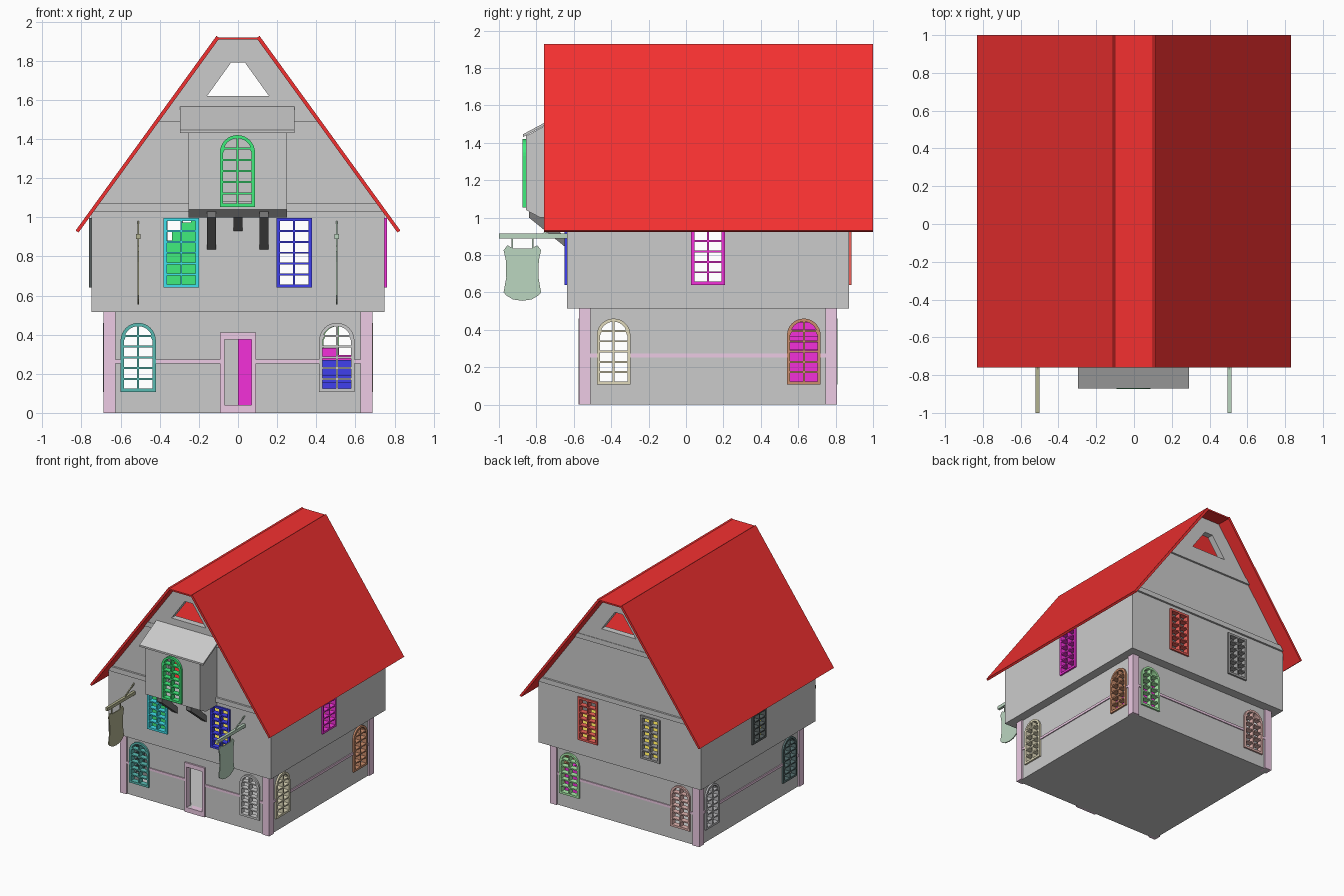
import bpy, bmesh
from math import sin, cos, pi, sqrt
from mathutils import Matrix, Vector

if "Cube" in bpy.data.objects:
    bpy.data.objects.remove(bpy.data.objects["Cube"])

# Wall frames: local u, height, outward normal.  front: u=x d=-y | right: u=y d=x | back: u=-x d=y | left: u=-y d=-x
AXES = {"front": ((1, 0, 0), (0, -1, 0)), "right": ((0, 1, 0), (1, 0, 0)),
        "back": ((-1, 0, 0), (0, 1, 0)), "left": ((0, -1, 0), (-1, 0, 0))}
RED, PINK, YELLOW = (.9, .03, .03), (.85, .6, .78), (.9, .75, .1)
MAGENTA, BLUE, GREEN = (.9, .03, .7), (.05, .05, .85), (.05, .85, .2)


def paint(ob, color):
    if color:
        m = bpy.data.materials.get(str(color)) or bpy.data.materials.new(str(color))
        m.diffuse_color = (*color, 1)
        m.use_nodes = True
        m.node_tree.nodes["Principled BSDF"].inputs["Base Color"].default_value = m.diffuse_color
        ob.data.materials.clear()
        ob.data.materials.append(m)


def plate(name, side, loops, d0, d1, color=None):
    """Flat outline (first loop) with holes (other loops), thickened from d0 to d1 along the side's normal."""
    cu = bpy.data.curves.new(name, 'CURVE')
    cu.dimensions, cu.fill_mode, cu.extrude = '2D', 'BOTH', (d1 - d0) / 2
    for pts in loops:
        sp = cu.splines.new('POLY')
        sp.points.add(len(pts) - 1)
        for p, (u, v) in zip(sp.points, pts):
            p.co = (u, v, 0, 1)
        sp.use_cyclic_u = True
    tmp = bpy.data.objects.new(name + "_curve", cu)
    bpy.context.collection.objects.link(tmp)
    me = bpy.data.meshes.new_from_object(tmp.evaluated_get(bpy.context.evaluated_depsgraph_get()))
    bpy.data.objects.remove(tmp)
    u, n = map(Vector, AXES[side])
    mat = Matrix((u, (0, 0, 1), n)).transposed().to_4x4()
    mat.translation = n * (d0 + d1) / 2
    me.transform(mat)
    bm = bmesh.new()
    bm.from_mesh(me)
    bmesh.ops.remove_doubles(bm, verts=bm.verts, dist=1e-5)
    bmesh.ops.recalc_face_normals(bm, faces=bm.faces)
    for f in bm.faces:
        f.smooth = False
    bm.to_mesh(me)
    bm.free()
    ob = bpy.data.objects.new(name, me)
    bpy.context.collection.objects.link(ob)
    paint(ob, color)
    return ob


def rect(u0, u1, v0, v1):
    return [(u0, v0), (u1, v0), (u1, v1), (u0, v1)]


def box(name, x0, x1, y0, y1, z0, z1, color=None):
    return plate(name, "front", [rect(x0, x1, z0, z1)], -y1, -y0, color)


def arch(c, r, z0, z1, n=16):
    s = z1 - r
    return [(c - r, z0), (c + r, z0)] + [(c + r * cos(pi * i / n), s + r * sin(pi * i / n)) for i in range(n + 1)]


def window(name, side, c, z0, z1, wall, color, arched):
    """Frame with 2 x 6 open panes, cut as holes; arched panes follow the arch."""
    hw, t, m, rows = .09, .017, .005, 6
    r, s = hw - t, z1 - hw
    step = (z1 - z0 - 2 * t + 2 * m) / rows
    top = (lambda x: s + sqrt(max(r * r - x * x, 0))) if arched else (lambda x: z1 - t)
    loops = [arch(c, hw, z0, z1) if arched else rect(c - hw, c + hw, z0, z1)]
    n = 8 if arched else 1
    for k in range(rows):
        lo = z0 + t + k * step
        hi = lo + step - 2 * m
        for sgn in (-1, 1):
            xs = [m + (r - m) * i / n for i in range(n + 1)]
            if hi <= s:
                xs = [m, r]
            pts = [(x, min(hi, top(x))) for x in xs if top(x) > lo + .004]
            if len(pts) > 1:
                loop = [(pts[-1][0], lo), (pts[0][0], lo)] + pts
                loops.append([(c + sgn * x, z) for x, z in loop])
    plate(name, side, loops, wall - .03, wall + .014, color)


# ---------- ground floor ----------
GX, Y0, Y1 = .675, -.56, .795          # wall faces
gwin = {"front": ((-.51, (.1, .5, .45)), (.505, (.7, .7, .7))),
        "back": ((-.51, (.4, .85, .4)), (.51, (.75, .45, .42))),
        "right": ((-.387, (.75, .7, .5)), (.63, (.6, .27, .15))),
        "left": ((-.63, (.5, .5, .52)), (.387, (.1, .17, .17)))}
spans = {"front": (-GX, GX, -Y0), "back": (-GX, GX, Y1), "right": (Y0, Y1, GX), "left": (-Y1, -Y0, GX)}
for side, (a, b, d) in spans.items():
    holes = [arch(c, .085, .112, .455) for c, _ in gwin[side]]
    gaps = [(c - .09, c + .09) for c, _ in gwin[side]]
    if side == "front":
        holes.append(rect(-.07, .07, .04, .375))
        gaps.insert(1, (-.09, .09))
    plate("ground_wall_" + side, side, [rect(a, b, 0, .515)] + holes, d - .04, d)
    for i, (c, col) in enumerate(gwin[side]):
        window(f"ground_window_{side}_{i}", side, c, .107, .46, d, col, True)
    # belt rail broken by windows and door
    stops = [a] + [g for gap in gaps for g in gap] + [b]
    for i in range(0, len(stops), 2):
        plate(f"belt_rail_{side}_{i // 2}", side, [rect(stops[i], stops[i + 1], .252, .272)], d - .01, d + .008, PINK)
for x in (-.687, .626):
    for y in (-.572, .745):
        box("corner_post", x, x + .061, y, y + .062, 0, .515, PINK)
plate("door_frame", "front", [rect(-.092, .092, 0, .41), rect(-.07, .07, .04, .375)], -Y0 - .04, -Y0 + .014, PINK)
box("ground_floor", -.66, .66, Y0 + .01, Y1 - .01, 0, .04)


def stairs(name, side, u0, u1, z0, z1, base, n, d0, d1, color):
    pts = [(u1, base), (u0, base)]
    for i in range(n):
        z = z0 + (z1 - z0) * (i + 1) / n
        pts += [(u0 + (u1 - u0) * i / n, z), (u0 + (u1 - u0) * (i + 1) / n, z)]
    plate(name, side, [pts], d0, d1, color)


# indoor stairs
stairs("upper_ground_stair", "back", -.6, 0, .26, .51, .04, 7, .5, .73, MAGENTA)
stairs("lower_ground_stair", "right", .1, .5, .04, .27, .04, 6, .38, .61, BLUE)
stairs("attic_stair", "front", -.68, -.19, .56, 1.02, .56, 10, .33, .57, GREEN)

# ---------- upper floor ----------
UX, V0, V1 = .748, -.636, .872
uwin = {"front": ((-.29, (.05, .75, .85)), (.287, BLUE)), "back": ((-.287, (.85, .12, .1)), (.287, (.35, .35, .35))),
        "right": ((.118, MAGENTA),), "left": ((-.118, (.1, .12, .12)),)}
spans = {"front": (-UX, UX, -V0), "back": (-UX, UX, V1), "right": (V0, V1, UX), "left": (-V1, -V0, UX)}
for side, (a, b, d) in spans.items():
    holes = [rect(c - .085, c + .085, .645, .99) for c, _ in uwin[side]]
    plate("upper_wall_" + side, side, [rect(a, b, .515, 1.03)] + holes, d - .04, d)
    for i, (c, col) in enumerate(uwin[side]):
        window(f"upper_window_{side}_{i}", side, c, .64, .997, d, col, False)
box("upper_floor", -.74, .74, V0 + .01, V1 - .01, .515, .55)
box("upper_floor_boards", -.708, .708, V0 + .04, V1 - .04, .55, .556, YELLOW)


# ---------- gables and roof ----------
def hw(z):
    return .83 - .72 * (z - .93) / .995 - .019


def trapezoid(z0, z1):
    return [(-hw(z0), z0), (hw(z0), z0), (hw(z1), z1), (-hw(z1), z1)]


for side, d in (("front", -V0), ("back", V1)):
    bay = [rect(-.2, .2, 1.08, 1.43)] if side == "front" else []
    plate("lower_gable_" + side, side, [trapezoid(1.07, 1.49)] + bay, d - .04, d)
    vent = [(-.158, 1.62), (.158, 1.62), (.036, 1.79), (-.036, 1.79)]
    plate("upper_gable_" + side, side, [trapezoid(1.53, 1.908), vent], d - .04, d + .012)
for name, z in (("attic", 1.03), ("loft", 1.49)):
    plate(name + "_floor", "front", [trapezoid(z, z + .04)], -V1 - .016, -V0 + .016)
    w = hw(z + .046)
    box(name + "_floor_boards", -w, w, V0 + .04, V1 - .04, z + .04, z + .046, RED)

slope = [(.83, .932), (.11, 1.927), (.1, 1.92)]
inner = [(.1, 1.908), (.815, .922)]
outline = slope + [(-x, z) for x, z in slope[::-1]]
outline += [(-x, z) for x, z in inner[::-1]] + inner
plate("roof", "front", [outline], -1.0, .76, RED)

# ---------- attic bay ----------
plate("bay_front", "front", [rect(-.253, .25, 1.04, 1.44), arch(-.003, .085, 1.06, 1.415)], .82, .855)
window("bay_window", "front", -.003, 1.053, 1.42, .86, GREEN, True)
cheek = [(-.63, 1.0), (-.78, 1.0), (-.855, 1.04), (-.855, 1.435), (-.63, 1.56)]
for x in (-.253, .22):
    plate("bay_cheek", "right", [cheek], x, x + .03)
plate("bay_floor", "right", [cheek[:3] + [(-.855, 1.06), (-.63, 1.06)]], -.225, .225)
plate("bay_roof", "right", [[(-.872, 1.43), (-.62, 1.565), (-.62, 1.58), (-.872, 1.445)]], -.297, .29)
for x, y, z in ((-.135, -.84, .83), (0, -.75, .925), (.133, -.84, .83)):
    plate("bay_bracket", "right", [[(-.63, z), (-.63, z + .05), (y + .05, 1.03), (y, 1.03), (y, 1.0)]],
          x - .023, x + .023, (.2, .2, .2))

# ---------- hanging signs ----------
half = [(0, .835), (.05, .835), (.08, .852), (.1, .825), (.088, .77), (.086, .68), (.1, .6), (.085, .583), (.05, .562), (0, .555)]
for x, col in ((-.51, (.45, .45, .28)), (.505, (.5, .67, .53))):
    banner = [(-.875 + u, z) for u, z in half] + [(-.875 - u, z) for u, z in half[-2:0:-1]]
    plate("sign_board", "right", [banner], x - .004, x + .004, col)
    box("sign_pole", x - .011, x + .011, -1, V0 + .01, .888, .914, col)
    plate("sign_stay", "right", [[(-.76, .91), (-.63, .975), (-.63, .985), (-.77, .914)]], x - .004, x + .004, col)
    for y in (-.93, -.82):
        box("sign_hook", x - .003, x + .003, y - .004, y + .004, .835, .89, col)
